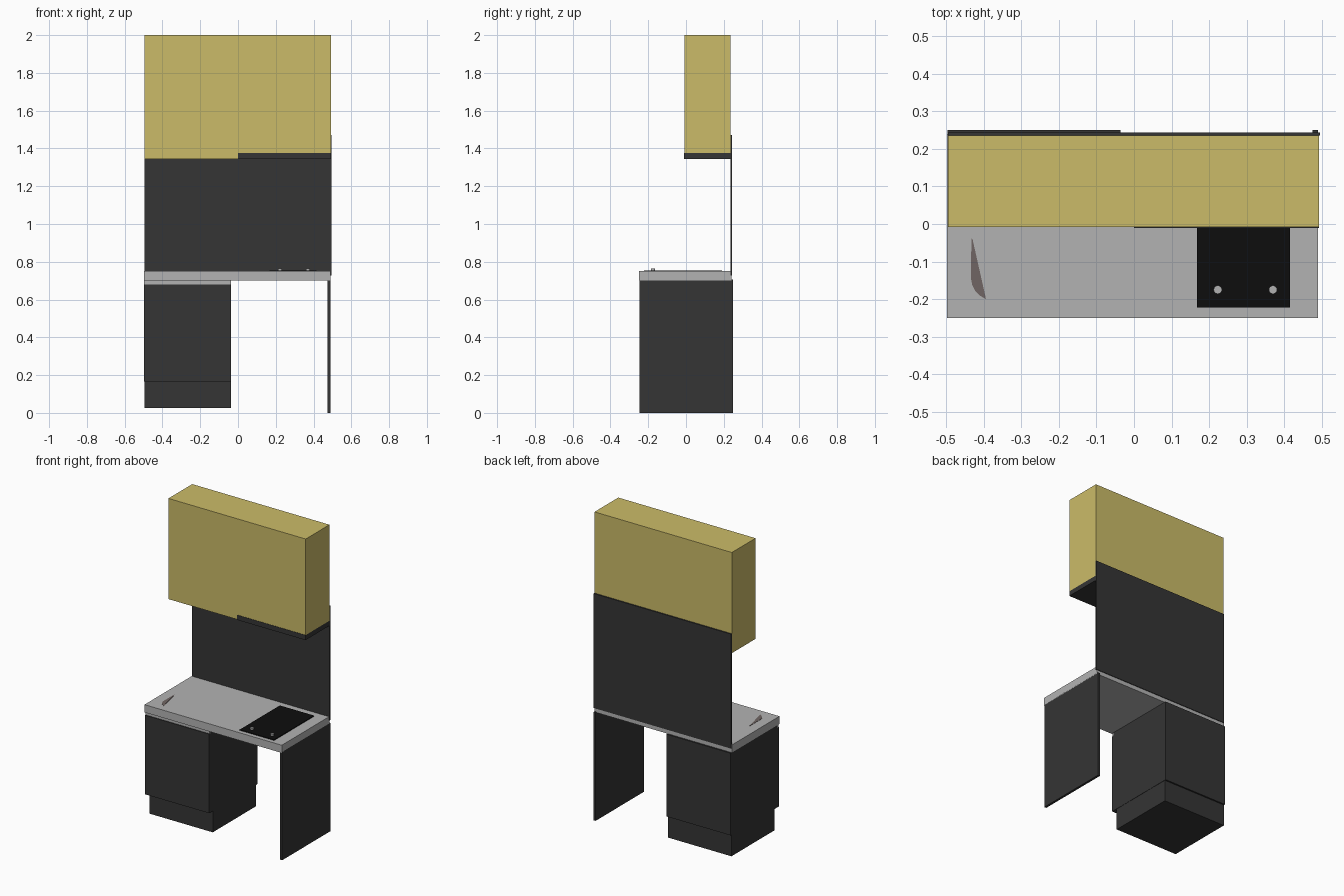
import bpy, bmesh
from mathutils import Vector

if "Cube" in bpy.data.objects:
    bpy.data.objects.remove(bpy.data.objects["Cube"])


def material(name, rgb):
    m = bpy.data.materials.new(name)
    m.diffuse_color = (*rgb, 1)
    m.use_nodes = True
    m.node_tree.nodes["Principled BSDF"].inputs["Base Color"].default_value = m.diffuse_color
    return m


DARK = material("charcoal", (0.035, 0.035, 0.035))
BLACK = material("black_glass", (0.004, 0.004, 0.004))
YELLOW = material("ochre", (0.60, 0.50, 0.14))
GREY = material("light_grey", (0.45, 0.45, 0.45))
BROWN = material("taupe", (0.16, 0.13, 0.125))


def add_object(name, bm, mat):
    bmesh.ops.recalc_face_normals(bm, faces=bm.faces[:])
    mesh = bpy.data.meshes.new(name)
    bm.to_mesh(mesh)
    bm.free()
    mesh.materials.append(mat)
    ob = bpy.data.objects.new(name, mesh)
    bpy.context.collection.objects.link(ob)
    return ob


def prism(name, outline, z0, z1, mat):
    """Extrude an xy outline from z0 to z1."""
    bm = bmesh.new()
    face = bm.faces.new([bm.verts.new((x, y, z0)) for x, y in outline])
    top = bmesh.ops.extrude_face_region(bm, geom=[face])["geom"]
    verts = [g for g in top if isinstance(g, bmesh.types.BMVert)]
    bmesh.ops.translate(bm, verts=verts, vec=Vector((0, 0, z1 - z0)))
    return add_object(name, bm, mat)


def box(name, x, y, z, mat):
    return prism(name, [(x[0], y[0]), (x[1], y[0]), (x[1], y[1]), (x[0], y[1])],
                 z[0], z[1], mat)


# Wall cupboard: stepped underside leaves room for the hood on the right
bm = bmesh.new()
profile = [(-0.495, 1.345), (0, 1.345), (0, 1.375), (0.493, 1.375), (0.493, 2), (-0.495, 2)]
face = bm.faces.new([bm.verts.new((x, -0.008, z)) for x, z in profile])
ext = bmesh.ops.extrude_face_region(bm, geom=[face])["geom"]
bmesh.ops.translate(bm, verts=[g for g in ext if isinstance(g, bmesh.types.BMVert)],
                    vec=Vector((0, 0.244, 0)))
add_object("wall_cupboard", bm, YELLOW)
box("extractor_hood", (0, 0.493), (-0.01, 0.236), (1.343, 1.375), DARK)

# Splashback
box("splashback", (-0.495, 0.495), (0.236, 0.244), (0.727, 1.472), DARK)

# Worktop and supporting side panel
box("worktop", (-0.498, 0.49), (-0.25, 0.24), (0.70, 0.75), GREY)
box("side_panel", (0.475, 0.49), (-0.245, 0.25), (0, 0.705), DARK)

# Base cupboard: carcass, door, handle strip and recessed plinth
box("base_carcass", (-0.497, -0.036), (-0.231, 0.25), (0.165, 0.70), DARK)
box("base_door", (-0.497, -0.036), (-0.245, -0.231), (0.165, 0.68), DARK)
box("handle_strip", (-0.497, -0.036), (-0.24, -0.231), (0.68, 0.70), GREY)
box("plinth", (-0.495, -0.038), (-0.205, 0.24), (0.025, 0.165), DARK)

# Hob plate with two control knobs
box("hob", (0.168, 0.415), (-0.222, 0.19), (0.748, 0.755), BLACK)
for i, x in enumerate((0.223, 0.370)):
    bm = bmesh.new()
    bmesh.ops.create_cone(bm, cap_ends=True, segments=24, radius1=0.011, radius2=0.011, depth=0.012)
    bmesh.ops.translate(bm, verts=bm.verts[:], vec=Vector((x, -0.175, 0.759)))
    add_object(f"hob_knob_{i + 1}", bm, GREY)

# Sliver of sink rim showing on the worktop
leaf = [(-0.433, -0.038), (-0.430, -0.040), (-0.394, -0.200), (-0.410, -0.191),
        (-0.423, -0.178), (-0.431, -0.162), (-0.434, -0.145)]
prism("sink_rim", leaf, 0.748, 0.7515, BROWN)
